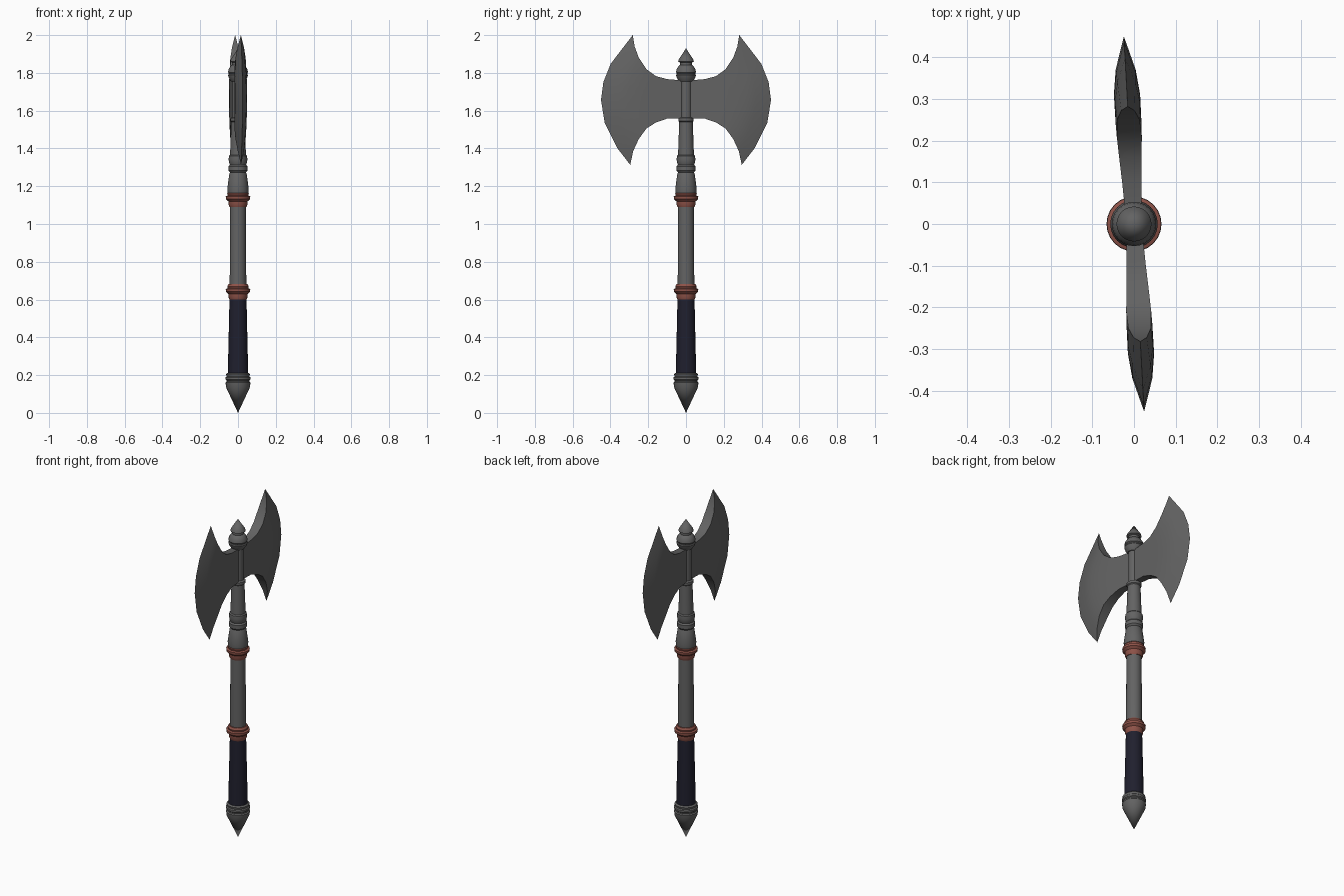
import bpy, bmesh, math

if "Cube" in bpy.data.objects:
    bpy.data.objects.remove(bpy.data.objects["Cube"])


def material(name, rgb):
    m = bpy.data.materials.new(name)
    m.diffuse_color = (*rgb, 1)
    m.use_nodes = True
    m.node_tree.nodes["Principled BSDF"].inputs["Base Color"].default_value = m.diffuse_color
    return m


STEEL = material("dark steel", (0.125, 0.125, 0.125))
COPPER = material("copper red", (0.27, 0.085, 0.065))
NAVY = material("navy grip", (0.014, 0.014, 0.027))


def finish(name, bm, mat, angle=30):
    bmesh.ops.remove_doubles(bm, verts=bm.verts, dist=1e-5)
    bmesh.ops.recalc_face_normals(bm, faces=bm.faces)
    me = bpy.data.meshes.new(name)
    bm.to_mesh(me)
    bm.free()
    me.materials.append(mat)
    ob = bpy.data.objects.new(name, me)
    bpy.context.collection.objects.link(ob)
    bpy.ops.object.select_all(action='DESELECT')
    ob.select_set(True)
    bpy.context.view_layer.objects.active = ob
    bpy.ops.object.shade_smooth_by_angle(angle=math.radians(angle))
    return ob


def lathe(name, profile, mat, sides=24):
    """Revolve (radius, z) points around the z axis, closing both ends."""
    pts = [(0, profile[0][1])] + profile + [(0, profile[-1][1])]
    bm = bmesh.new()
    vs = [bm.verts.new((r, 0, z)) for r, z in pts]
    es = [bm.edges.new(p) for p in zip(vs, vs[1:]) if (p[0].co - p[1].co).length > 1e-6]
    bmesh.ops.spin(bm, geom=vs + es, cent=(0, 0, 0), axis=(0, 0, 1),
                   angle=2 * math.pi, steps=sides)
    return finish(name, bm, mat)


# Pommel spike with stacked rings
lathe("pommel", [(0.0, 0.0), (0.063, 0.135), (0.066, 0.16), (0.06, 0.165), (0.06, 0.172),
                 (0.066, 0.177), (0.066, 0.188), (0.06, 0.193), (0.063, 0.205),
                 (0.055, 0.212)], STEEL)

# Wrapped grip and middle shaft
lathe("grip", [(0.054, 0.205), (0.045, 0.605)], NAVY)
lathe("middle_shaft", [(0.044, 0.66), (0.042, 1.1)], STEEL)

# Two copper collars
for label, z in (("lower", 0.6), ("upper", 1.09)):
    lathe(label + "_collar", [(0.045, z), (0.05, z + 0.012), (0.051, z + 0.03),
                              (0.064, z + 0.042), (0.065, z + 0.056), (0.054, z + 0.06),
                              (0.057, z + 0.07), (0.05, z + 0.082)], COPPER)

# Upper socket, rings and slim neck
lathe("upper_socket", [(0.055, 1.165), (0.057, 1.185), (0.046, 1.265), (0.042, 1.272),
                       (0.05, 1.282), (0.05, 1.305), (0.043, 1.313), (0.046, 1.32),
                       (0.05, 1.34), (0.048, 1.36), (0.042, 1.366), (0.036, 1.54),
                       (0.041, 1.545), (0.041, 1.56), (0.031, 1.565), (0.031, 1.765)], STEEL)

# Rounded finial with a pointed cap
lathe("finial", [(0.036, 1.755), (0.048, 1.772), (0.053, 1.788), (0.049, 1.793),
                 (0.049, 1.798), (0.053, 1.803), (0.05, 1.82), (0.038, 1.838),
                 (0.031, 1.842), (0.031, 1.855), (0.042, 1.86), (0.038, 1.872),
                 (0.0, 1.93)], STEEL)

# Blade stations: top rim y, top z, bottom rim y, bottom z, middle y, half thickness rim / middle
STATIONS = [
    (0.02, 1.76, 0.02, 1.56, 0.02, 0.019, 0.019),
    (0.10, 1.767, 0.10, 1.558, 0.11, 0.023, 0.0235),
    (0.16, 1.783, 0.16, 1.537, 0.18, 0.027, 0.028),
    (0.21, 1.82, 0.21, 1.505, 0.24, 0.030, 0.031),
    (0.25, 1.88, 0.25, 1.45, 0.31, 0.027, 0.0315),
    (0.272, 1.94, 0.28, 1.385, 0.37, 0.016, 0.024),
    (0.282, 2.0, 0.295, 1.313, 0.45, 0.0, 0.0),
]
ROWS = [-1, -0.74, -0.35, 0, 0.28, 0.56, 1]


def blade(name, turn):
    bm = bmesh.new()
    sheets = []
    for side in (-1, 1):
        grid = []
        for yt, zt, yb, zb, ym, tr, tm in STATIONS:
            col = []
            for v in ROWS:
                bulge = 1 - v * v
                rim = yb + (yt - yb) * (v + 1) / 2
                y = rim + (ym - rim) * bulge
                z = zb + (zt - zb) * (v + 1) / 2
                x = -0.054 * y + side * (tr + (tm - tr) * bulge)
                col.append(bm.verts.new((turn * x, turn * y, z)))
            grid.append(col)
        sheets.append(grid)
    n, m = len(STATIONS), len(ROWS)
    a, b = sheets
    for i in range(n - 1):
        for g in sheets:
            for j in range(m - 1):
                bm.faces.new((g[i][j], g[i + 1][j], g[i + 1][j + 1], g[i][j + 1]))
        for j in (0, m - 1):                      # thick upper and lower rims
            bm.faces.new((a[i][j], a[i + 1][j], b[i + 1][j], b[i][j]))
    for j in range(m - 1):                        # end hidden in the shaft
        bm.faces.new((a[0][j], a[0][j + 1], b[0][j + 1], b[0][j]))
    return finish(name, bm, STEEL)


# Two blades, half a turn apart
blade("rear_blade", 1)
blade("front_blade", -1)
